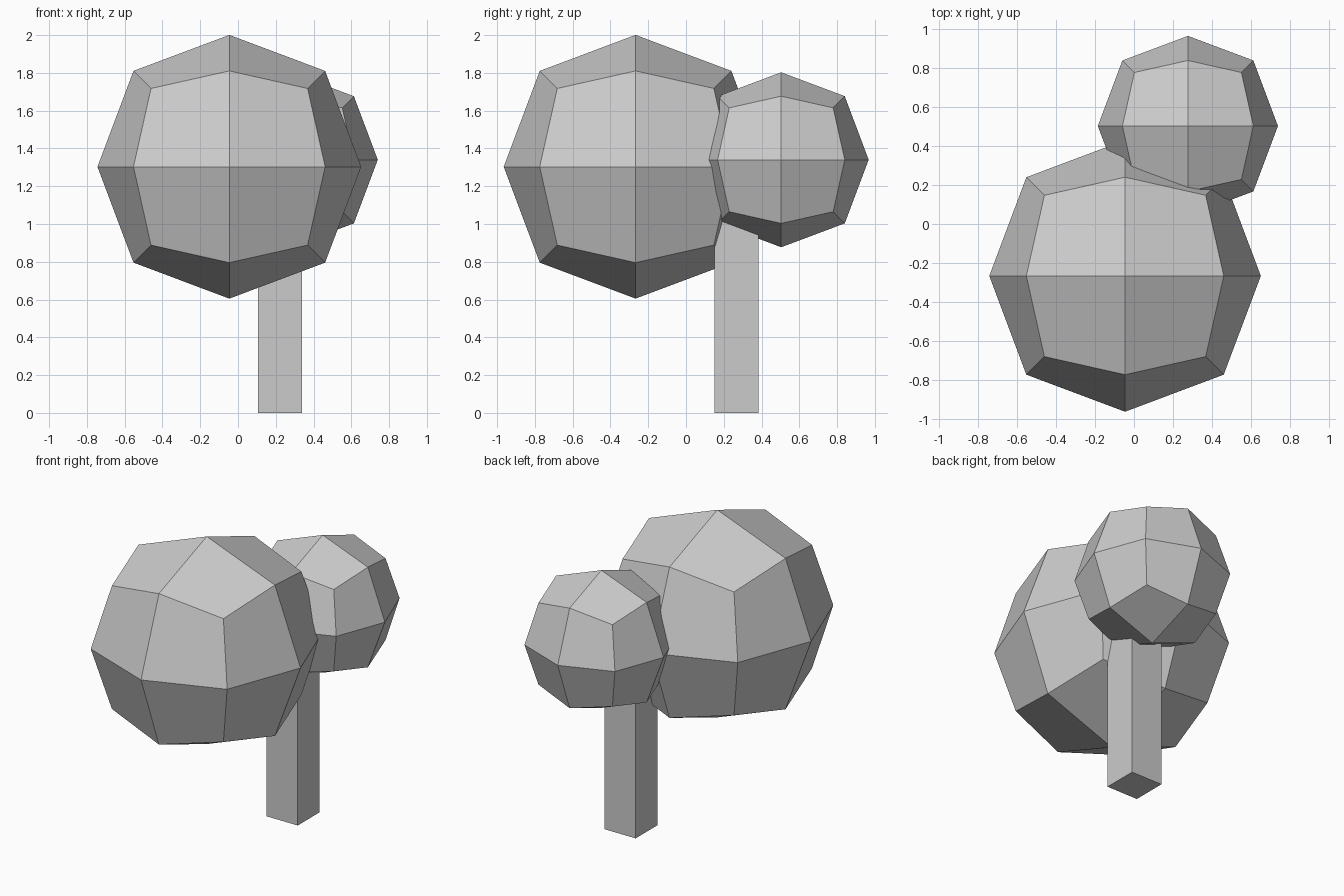
import bpy, bmesh
from mathutils import Vector

if "Cube" in bpy.data.objects:
    bpy.data.objects.remove(bpy.data.objects["Cube"])


def add_object(name, bm):
    mesh = bpy.data.meshes.new(name)
    bm.to_mesh(mesh)
    bm.free()
    obj = bpy.data.objects.new(name, mesh)
    bpy.context.collection.objects.link(obj)
    return obj


def leaf_ball(name, centre, radius):
    # Cube split once into 24 quads, then puffed out to a ball
    bm = bmesh.new()
    bmesh.ops.create_cube(bm, size=2)
    bmesh.ops.subdivide_edges(bm, edges=bm.edges[:], cuts=1, use_grid_fill=True)
    # offset per axis for face centres, edge middles and corners
    offset = {1: 1.0, 2: 0.727, 3: 0.594}
    for v in bm.verts:
        axes = sum(abs(c) > 0.5 for c in v.co)
        v.co = Vector(centre) + v.co * offset[axes] * radius
    return add_object(name, bm)


def box(name, low, high):
    bm = bmesh.new()
    bmesh.ops.create_cube(bm, size=1)
    for v in bm.verts:
        v.co = [(a + b) / 2 + c * (b - a) for a, b, c in zip(low, high, v.co)]
    return add_object(name, bm)


# Trunk, ending inside the foliage
box("trunk", (0.105, 0.152, 0), (0.338, 0.385, 1.2))

# Foliage
leaf_ball("large_foliage", (-0.046, -0.267, 1.303), 0.698)
leaf_ball("small_foliage", (0.277, 0.504, 1.34), 0.463)
